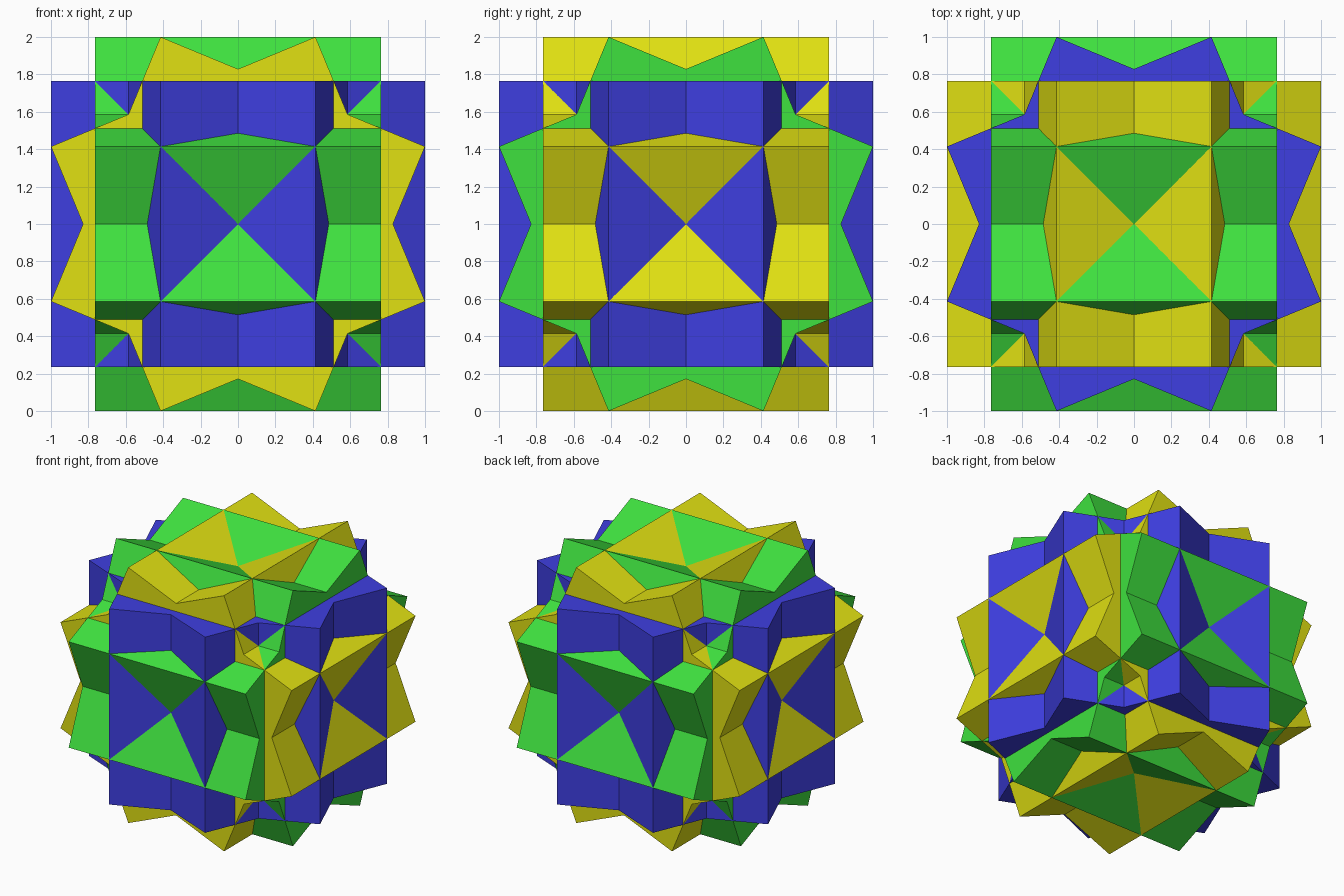
import bpy, bmesh, math
from mathutils import Matrix

if "Cube" in bpy.data.objects:
    bpy.data.objects.remove(bpy.data.objects["Cube"])

S = math.tan(math.pi / 8)             # short coordinate of a star tip
TIP = math.hypot(1.0, S)              # radius of the star tips
HALF = TIP / math.sqrt(2)             # half the prism height
INNER = TIP * math.cos(math.pi / 4) / math.cos(math.pi / 8)  # notch radius


def material(name, colour):
    mat = bpy.data.materials.new(name)
    mat.diffuse_color = (*colour, 1.0)
    mat.use_nodes = True
    mat.node_tree.nodes["Principled BSDF"].inputs["Base Color"].default_value = mat.diffuse_color
    return mat


def star_prism(name, mat, turn):
    """Eight-pointed star (two crossed squares) extruded to a prism."""
    bm = bmesh.new()
    ring = []
    for i in range(16):
        a = math.pi / 8 * i
        r = TIP if i % 2 else INNER
        ring.append(bm.verts.new((r * math.cos(a), r * math.sin(a), -HALF)))
    base = bm.faces.new(ring)
    top = bmesh.ops.extrude_face_region(bm, geom=[base])["geom"]
    bmesh.ops.translate(bm, vec=(0, 0, 2 * HALF),
                        verts=[v for v in top if isinstance(v, bmesh.types.BMVert)])
    bmesh.ops.recalc_face_normals(bm, faces=bm.faces)
    # turn onto its axis and lift to stand on the ground
    bmesh.ops.transform(bm, matrix=Matrix.Translation((0, 0, 1)) @ turn, verts=bm.verts)
    mesh = bpy.data.meshes.new(name)
    bm.to_mesh(mesh)
    bm.free()
    mesh.materials.append(mat)
    bpy.context.collection.objects.link(bpy.data.objects.new(name, mesh))


# Three interpenetrating star prisms, one along each axis
star_prism("upright_star_prism", material("blue", (0.049, 0.049, 0.75)),
           Matrix.Identity(4))
star_prism("sideways_star_prism", material("green", (0.049, 0.75, 0.049)),
           Matrix.Rotation(math.pi / 2, 4, 'Y'))
star_prism("front_back_star_prism", material("yellow", (0.75, 0.75, 0.006)),
           Matrix.Rotation(math.pi / 2, 4, 'X'))
